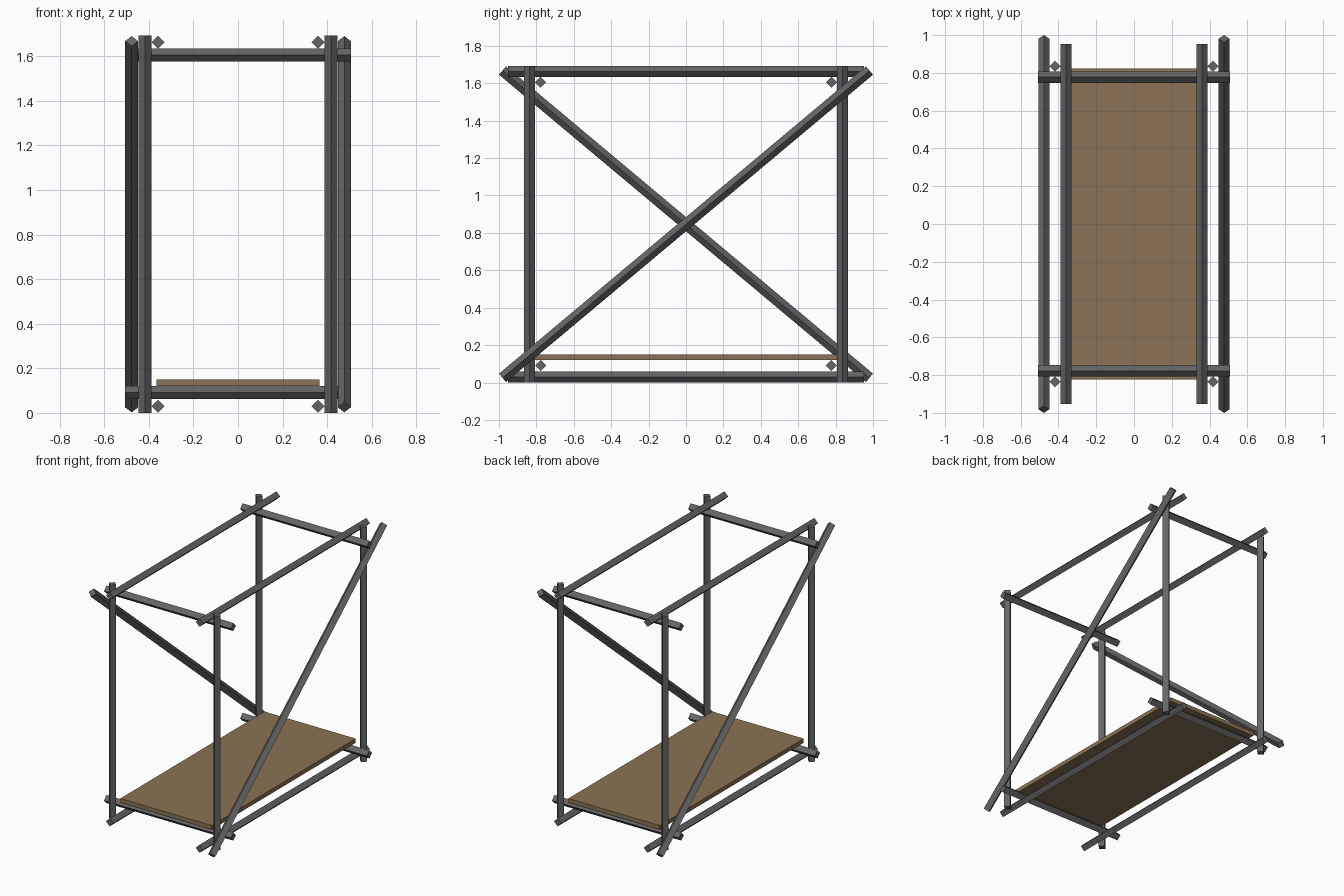
import bpy
import bmesh
from mathutils import Vector

if "Cube" in bpy.data.objects:
    bpy.data.objects.remove(bpy.data.objects["Cube"])

R = 0.0293      # half diagonal of the square bars (set on edge)
H = 1.693       # overall height


def material(name, rgb):
    m = bpy.data.materials.new(name)
    m.diffuse_color = (*rgb, 1.0)
    m.use_nodes = True
    m.node_tree.nodes["Principled BSDF"].inputs["Base Color"].default_value = m.diffuse_color
    return m


steel = material("dark grey metal", (0.130, 0.130, 0.133))
wood = material("brown wood", (0.258, 0.171, 0.091))


def finish(name, bm, mat):
    bmesh.ops.recalc_face_normals(bm, faces=bm.faces)
    me = bpy.data.meshes.new(name)
    bm.to_mesh(me)
    bm.free()
    me.materials.append(mat)
    ob = bpy.data.objects.new(name, me)
    bpy.context.collection.objects.link(ob)
    return ob


def bar(name, a, b):
    """Square bar from a to b, turned so its edges point along the axes."""
    a, b = Vector(a), Vector(b)
    d = (b - a).normalized()
    u = Vector((0, 1, 0)) if abs(d.x) > 0.9 else Vector((1, 0, 0))
    v = d.cross(u)
    bm = bmesh.new()
    rings = [[bm.verts.new(p + o * R) for o in (u, v, -u, -v)] for p in (a, b)]
    for i in range(4):
        j = (i + 1) % 4
        bm.faces.new((rings[0][i], rings[0][j], rings[1][j], rings[1][i]))
    bm.faces.new(rings[0][::-1])
    bm.faces.new(rings[1])
    finish(name, bm, steel)


for sx, side in ((-1, "left"), (1, "right")):
    # upright posts
    for sy, end in ((-1, "front"), (1, "back")):
        bar(f"{end}_{side}_post", (sx * 0.418, sy * 0.836, 0), (sx * 0.418, sy * 0.836, H))
    # long rails
    for z, level in ((R, "bottom"), (H - R, "top")):
        bar(f"{level}_{side}_rail", (sx * 0.359, -0.953, z), (sx * 0.359, 0.953, z))
    # diagonal braces, opposite slopes on the two sides
    bar(f"{side}_brace", (sx * 0.477, -0.981 * sx, 0.025), (sx * 0.477, 0.981 * sx, H - 0.025))

# short crossbars
for sy, end in ((-1, "front"), (1, "back")):
    for z, level in ((3 * R + 0.003, "bottom"), (H - 3 * R, "top")):
        bar(f"{level}_{end}_crossbar", (-0.507, sy * 0.777, z), (0.507, sy * 0.777, z))

# floor board
bm = bmesh.new()
bmesh.ops.create_cube(bm, size=1)
bmesh.ops.scale(bm, vec=(0.73, 1.645, 0.03), verts=bm.verts)
bmesh.ops.translate(bm, vec=(0, 0, 0.135), verts=bm.verts)
finish("floor_board", bm, wood)
